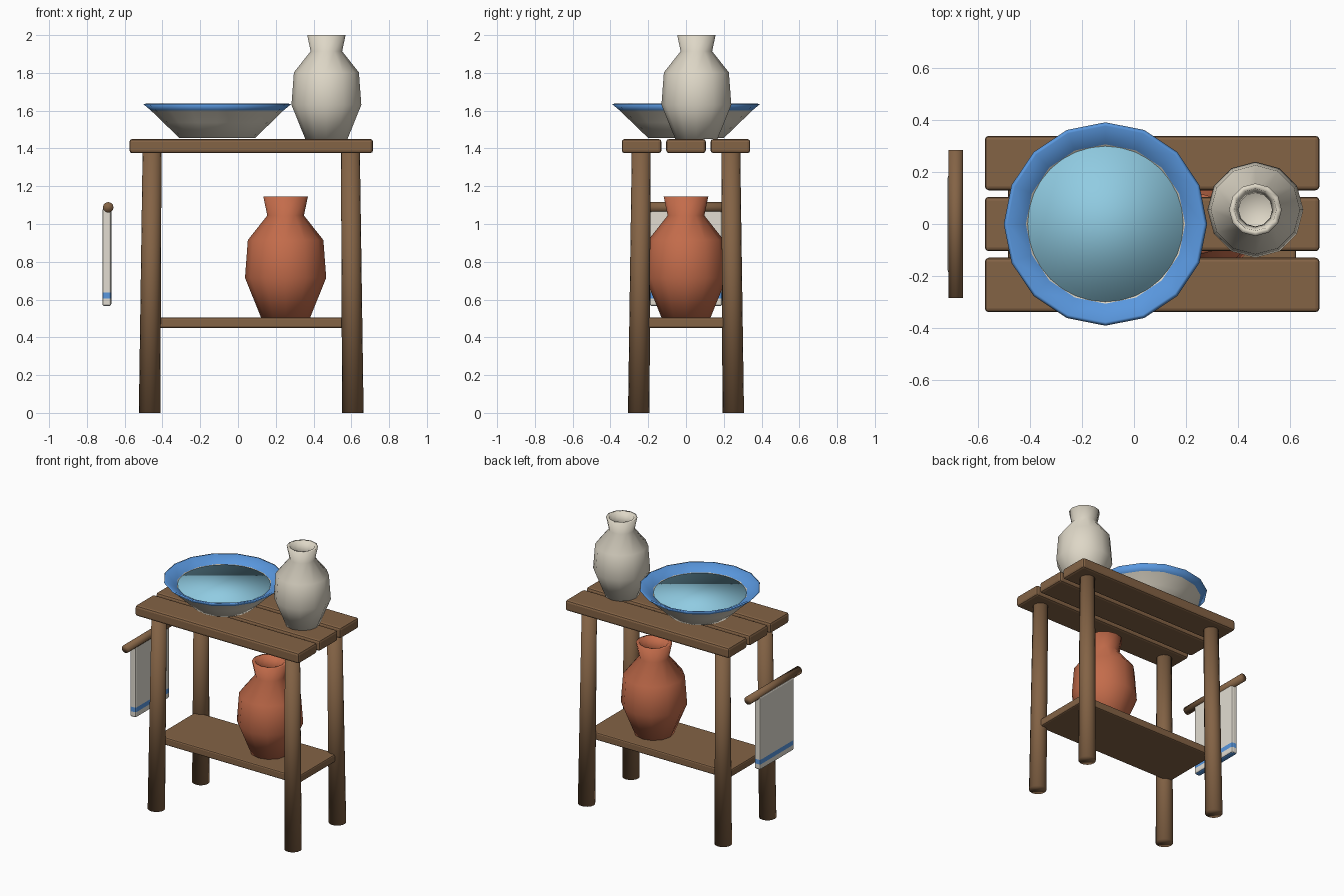
import bpy, bmesh, math
from mathutils import Vector

cube = bpy.data.objects.get("Cube")
if cube:
    bpy.data.objects.remove(cube)


def material(name, rgb):
    m = bpy.data.materials.new(name)
    m.use_nodes = True
    m.diffuse_color = (*rgb, 1)
    m.node_tree.nodes["Principled BSDF"].inputs["Base Color"].default_value = (*rgb, 1)
    return m


wood = material("brown_wood", (0.23, 0.125, 0.06))
cream = material("cream_glaze", (0.73, 0.68, 0.57))
blue = material("blue_glaze", (0.10, 0.31, 0.73))
water = material("pale_water", (0.28, 0.60, 0.76))
clay = material("terracotta", (0.55, 0.15, 0.07))
linen = material("white_linen", (0.76, 0.72, 0.64))


def finish(bm, name, mats, smooth=True):
    bmesh.ops.recalc_face_normals(bm, faces=bm.faces)
    mesh = bpy.data.meshes.new(name)
    bm.to_mesh(mesh)
    bm.free()
    for m in mats:
        mesh.materials.append(m)
    for p in mesh.polygons:
        p.use_smooth = smooth
    obj = bpy.data.objects.new(name, mesh)
    bpy.context.collection.objects.link(obj)
    return obj


def box(low, high, bevel):
    """Box between two corners with rounded edges."""
    bm = bmesh.new()
    low, high = Vector(low), Vector(high)
    bmesh.ops.create_cube(bm, size=1)
    for v in bm.verts:
        v.co = v.co * (high - low) + (low + high) / 2
    bmesh.ops.bevel(bm, geom=bm.edges[:], offset=bevel, segments=2,
                    profile=0.5, affect='EDGES')
    return bm


def rod(name, start, end, r1, r2, mat, sides=16):
    """Capped cylinder from start to end."""
    bm = bmesh.new()
    start, end = Vector(start), Vector(end)
    axis = end - start
    bmesh.ops.create_cone(bm, cap_ends=True, segments=sides, radius1=r1,
                          radius2=r2, depth=axis.length)
    turn = Vector((0, 0, 1)).rotation_difference(axis)
    for v in bm.verts:
        v.co = turn @ v.co + (start + end) / 2
    return finish(bm, name, [mat])


def lathe(profile, centre, sides, scale=1):
    """Closed turned shape; the profile runs up the outside and down the inside."""
    bm = bmesh.new()
    rings = []
    for r, z in profile:
        ring = []
        for i in range(sides):
            a = math.tau * i / sides
            p = Vector((r * math.cos(a), r * math.sin(a), z)) * scale
            ring.append(bm.verts.new(p + Vector(centre)))
        rings.append(ring)
    for lower, upper in zip(rings, rings[1:]):
        for i in range(sides):
            j = (i + 1) % sides
            bm.faces.new((lower[i], lower[j], upper[j], upper[i]))
    bm.faces.new(rings[0])
    bm.faces.new(rings[-1])
    return bm


MID = 0.07  # table centre in x

# Table top planks
for side, y in (("front", -0.235), ("middle", 0), ("back", 0.235)):
    bm = box((MID - 0.645, y - 0.105, 1.375), (MID + 0.645, y + 0.105, 1.45), 0.015)
    plank = finish(bm, side + "_top_plank", [wood], False)

# Shelf
finish(box((MID - 0.555, -0.22, 0.45), (MID + 0.555, 0.22, 0.505), 0.01),
       "shelf", [wood], False)

# Splayed legs
for sx, xname in ((-1, "right"), (1, "left")):
    for sy, yname in ((-1, "front"), (1, "back")):
        rod(f"{yname}_{xname}_leg", (MID + sx * 0.538, sy * 0.25, 0),
            (MID + sx * 0.525, sy * 0.237, 1.39), 0.057, 0.05, wood)

# Jugs share one profile
jug = [(0.13, 0), (0.215, 0.21), (0.2, 0.41), (0.097, 0.54), (0.118, 0.64),
       (0.094, 0.64), (0.075, 0.54), (0.178, 0.4), (0.193, 0.21), (0.115, 0.025)]
finish(lathe(jug, (0.252, 0, 0.505), 12), "clay_jug", [clay])
finish(lathe(jug, (0.468, 0.055, 1.45), 12, 0.86), "cream_jug", [cream])

# Bowl with a blue rim
bowl = [(0.2, 1.455), (0.285, 1.537), (0.35, 1.6), (0.392, 1.635), (0.378, 1.637),
        (0.307, 1.597), (0.27, 1.56), (0.17, 1.485)]
bm = lathe(bowl, (-0.11, 0, 0), 16)
for f in bm.faces:
    f.material_index = int(f.calc_center_median().z > 1.605)
finish(bm, "bowl", [cream, blue])

# Water in the bowl
rod("water", (-0.11, 0, 1.575), (-0.11, 0, 1.595), 0.3, 0.3, water, 32)

# Towel rail
rod("towel_rail", (-0.687, -0.285, 1.088), (-0.687, 0.285, 1.088), 0.028, 0.028, wood, 12)

# Towel with a blue band and hem
bm = box((-0.718, -0.192, 0.565), (-0.671, 0.192, 1.085), 0.012)
for z in (0.605, 0.638):
    bmesh.ops.bisect_plane(bm, geom=bm.verts[:] + bm.edges[:] + bm.faces[:],
                           plane_co=(0, 0, z), plane_no=(0, 0, 1))
bm.normal_update()
for f in bm.faces:
    z = f.calc_center_median().z
    f.material_index = int(0.605 < z < 0.638 or z < 0.567)
finish(bm, "towel", [linen, blue], False)
